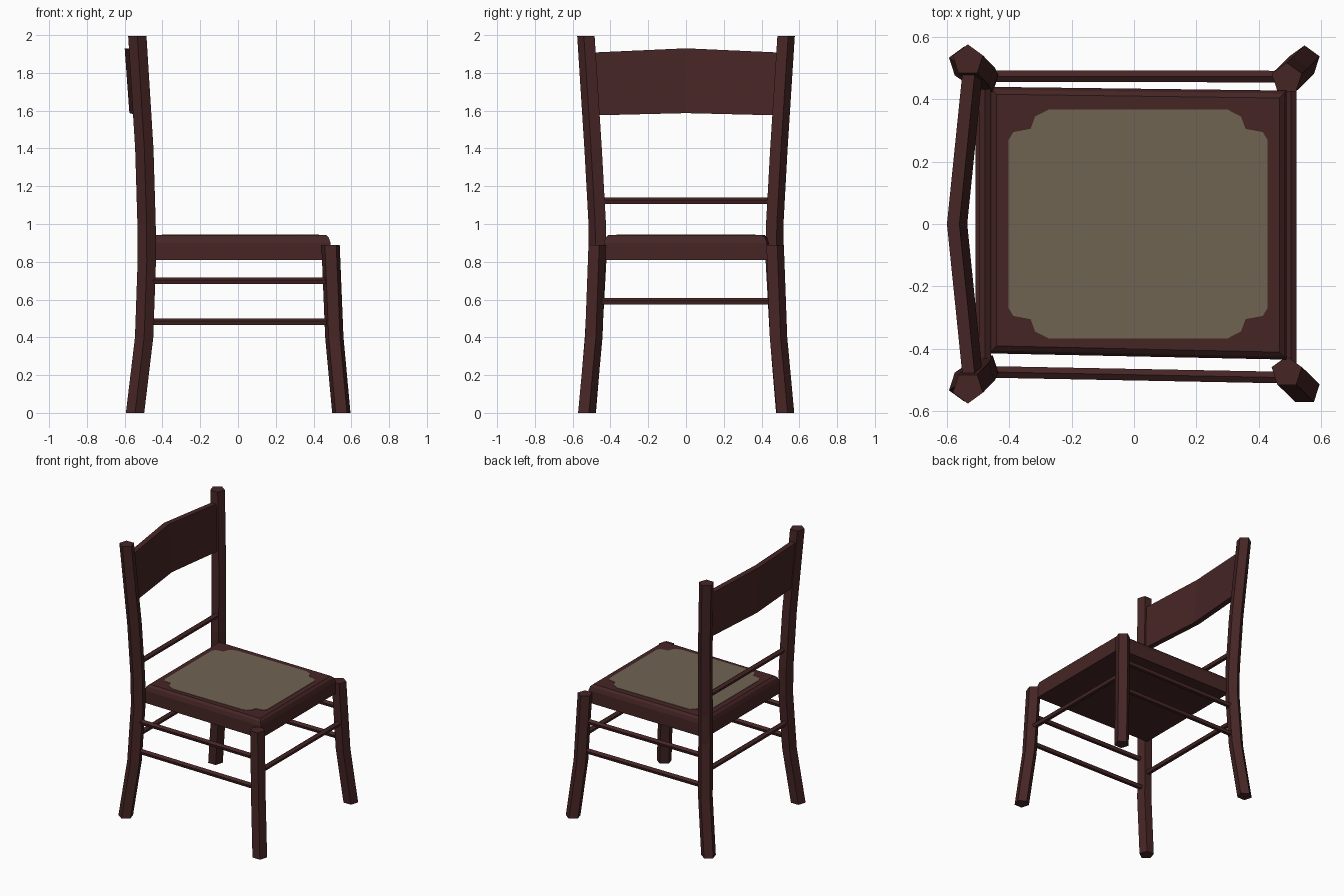
import bpy, bmesh, math
from mathutils import Vector

if "Cube" in bpy.data.objects:
    bpy.data.objects.remove(bpy.data.objects["Cube"])


def material(name, rgb):
    m = bpy.data.materials.new(name)
    m.diffuse_color = (*rgb, 1)
    m.use_nodes = True
    m.node_tree.nodes["Principled BSDF"].inputs["Base Color"].default_value = m.diffuse_color
    return m


WOOD = material("dark red wood", (0.062, 0.0185, 0.0185))
FABRIC = material("beige fabric", (0.16, 0.126, 0.086))


def loft(name, rings, mat):
    """Join equal-sized rings of points into a closed flat-faced solid."""
    bm = bmesh.new()
    vs = [[bm.verts.new(p) for p in ring] for ring in rings]
    n = len(vs[0])
    for a, b in zip(vs, vs[1:]):
        for i in range(n):
            j = (i + 1) % n
            bm.faces.new((a[i], a[j], b[j], b[i]))
    bm.faces.new(vs[0])
    bm.faces.new(vs[-1])
    bmesh.ops.recalc_face_normals(bm, faces=bm.faces)
    me = bpy.data.meshes.new(name)
    bm.to_mesh(me)
    bm.free()
    me.materials.append(mat)
    ob = bpy.data.objects.new(name, me)
    bpy.context.collection.objects.link(ob)
    return ob


def leg(name, path, point_dir, r=0.051):
    # five-sided post following a bent path, one corner facing +y or -y
    rings = []
    for x, y, z in path:
        angles = [math.pi / 2 * point_dir + k * math.tau / 5 for k in range(5)]
        rings.append([(x + r * math.cos(a), y + r * math.sin(a), z) for a in angles])
    loft(name, rings, WOOD)


def rung(name, a, b, r=0.0195):
    # five-sided rod between two points
    a, b = Vector(a), Vector(b)
    side = (b - a).cross(Vector((0, 0, 1))).normalized()
    up = side.cross(b - a).normalized()
    rings = [[p + side * r * math.sin(k * math.tau / 5) + up * r * math.cos(k * math.tau / 5)
              for k in range(5)] for p in (a, b)]
    loft(name, rings, WOOD)


# Legs and back posts: (x, distance from centre, z)
BACK = [(-0.545, 0.518, 0), (-0.497, 0.485, 0.4), (-0.483, 0.463, 0.8),
        (-0.484, 0.465, 1.0), (-0.496, 0.487, 1.4), (-0.533, 0.525, 1.995)]
FRONT = [(0.547, 0.522, 0), (0.51, 0.485, 0.4), (0.49, 0.467, 0.89)]
for s, label in ((1, "left"), (-1, "right")):
    leg(f"back_post_{label}", [(x, s * y, z) for x, y, z in BACK], s)
    leg(f"front_leg_{label}", [(x, s * y - (0.008 if s < 0 else 0), z) for x, y, z in FRONT], 1)
    # Side rungs
    for level, z in (("upper", 0.697), ("lower", 0.48)):
        rung(f"{level}_side_rung_{label}", (-0.49, s * 0.474, z),
             (0.5, 0.473 if s > 0 else -0.493, z))

# Cross rungs
rung("front_rung", (0.503, -0.47, 0.59), (0.503, 0.47, 0.59))
rung("back_rung", (-0.49, -0.47, 0.59), (-0.49, 0.47, 0.59))
rung("back_spindle", (-0.478, -0.46, 1.122), (-0.478, 0.46, 1.122))

# Seat block with chamfered upper edge
def seat_ring(inset, z):
    return [(-0.465 + inset, -0.415 + inset, z), (0.49 - inset, -0.435 + inset, z),
            (0.49 - inset, 0.428 - inset, z), (-0.465 + inset, 0.44 - inset, z)]


loft("seat", [seat_ring(0, 0.81), seat_ring(0, 0.9),
              seat_ring(0.009, 0.928), seat_ring(0.024, 0.942)], WOOD)

# Fabric panel with notched corners
corner = [(0.415, 0.27), (0.40, 0.295), (0.345, 0.305), (0.33, 0.345), (0.285, 0.368)]
outline = []
for sx, sy in ((1, 1), (-1, 1), (-1, -1), (1, -1)):
    pts = corner if sx * sy > 0 else corner[::-1]
    outline += [(0.013 + sx * x, sy * y) for x, y in pts]
loft("seat_fabric", [[(x, y, z) for x, y in outline] for z in (0.940, 0.945)], FABRIC)

# Back slat bent at its middle, leaning backwards
rings = []
for y, x, lo, hi in ((-0.49, -0.55, 1.575, 1.908), (0, -0.6, 1.587, 1.93), (0.49, -0.55, 1.575, 1.908)):
    rings.append([(x + 0.025, y, lo), (x + 0.065, y, lo), (x + 0.04, y, hi), (x, y, hi)])
loft("back_slat", rings, WOOD)
